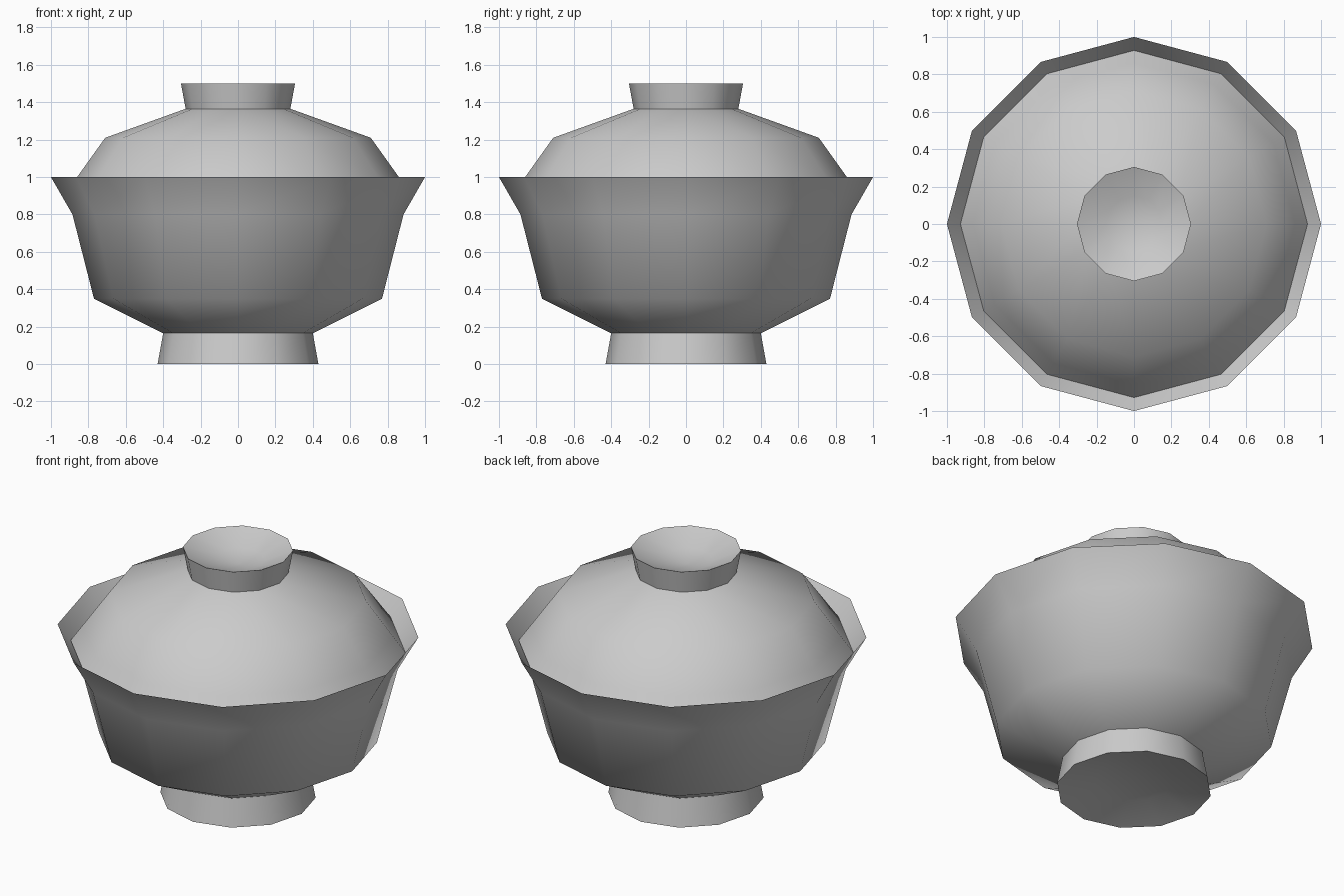
import bpy
import bmesh
from math import radians, tau
from mathutils import Matrix, Vector

SIDES = 12

cube = bpy.data.objects.get("Cube")
if cube:
    bpy.data.objects.remove(cube, do_unlink=True)

# One plain glaze for the whole vessel
glaze = bpy.data.materials.new("grey_glaze")
glaze.use_nodes = True
colour = (0.6, 0.6, 0.6, 1)
glaze.diffuse_color = colour
glaze.node_tree.nodes["Principled BSDF"].inputs["Base Color"].default_value = colour


def lathe(name, profile):
    """Turn a closed (radius, height) profile around the z axis."""
    bm = bmesh.new()
    verts = [bm.verts.new((r, 0, z)) for r, z in profile]
    edges = [bm.edges.new(pair) for pair in zip(verts, verts[1:])]
    bmesh.ops.spin(bm, geom=verts + edges, cent=(0, 0, 0), axis=(0, 0, 1),
                   angle=tau, steps=SIDES, use_duplicate=False)
    bmesh.ops.remove_doubles(bm, verts=bm.verts, dist=0.0005)
    bmesh.ops.recalc_face_normals(bm, faces=bm.faces)
    mesh = bpy.data.meshes.new(name)
    bm.to_mesh(mesh)
    bm.free()
    mesh.materials.append(glaze)
    obj = bpy.data.objects.new(name, mesh)
    bpy.context.collection.objects.link(obj)
    bpy.ops.object.select_all(action="DESELECT")
    obj.select_set(True)
    bpy.context.view_layer.objects.active = obj
    bpy.ops.object.shade_smooth_by_angle(angle=radians(60))
    return obj


# Bowl: hollow foot, flared outer wall, thin lip and inner wall
lathe("bowl", [
    (0, 0.07), (0.22, 0.055), (0.43, 0), (0.40, 0.165), (0.77, 0.35),
    (0.885, 0.8), (1.0, 1.0), (0.928, 0.9), (0.86, 0.8), (0.74, 0.37),
    (0.38, 0.19), (0, 0.19),
])

# Lid: two-slope dome with a dished knob, and a thin underside
lathe("lid", [
    (0, 1.41), (0.15, 1.435), (0.305, 1.5), (0.28, 1.365), (0.71, 1.21),
    (0.86, 1.0), (0.928, 0.905), (0.84, 0.99), (0.69, 1.19), (0.27, 1.34),
    (0, 1.34),
])
